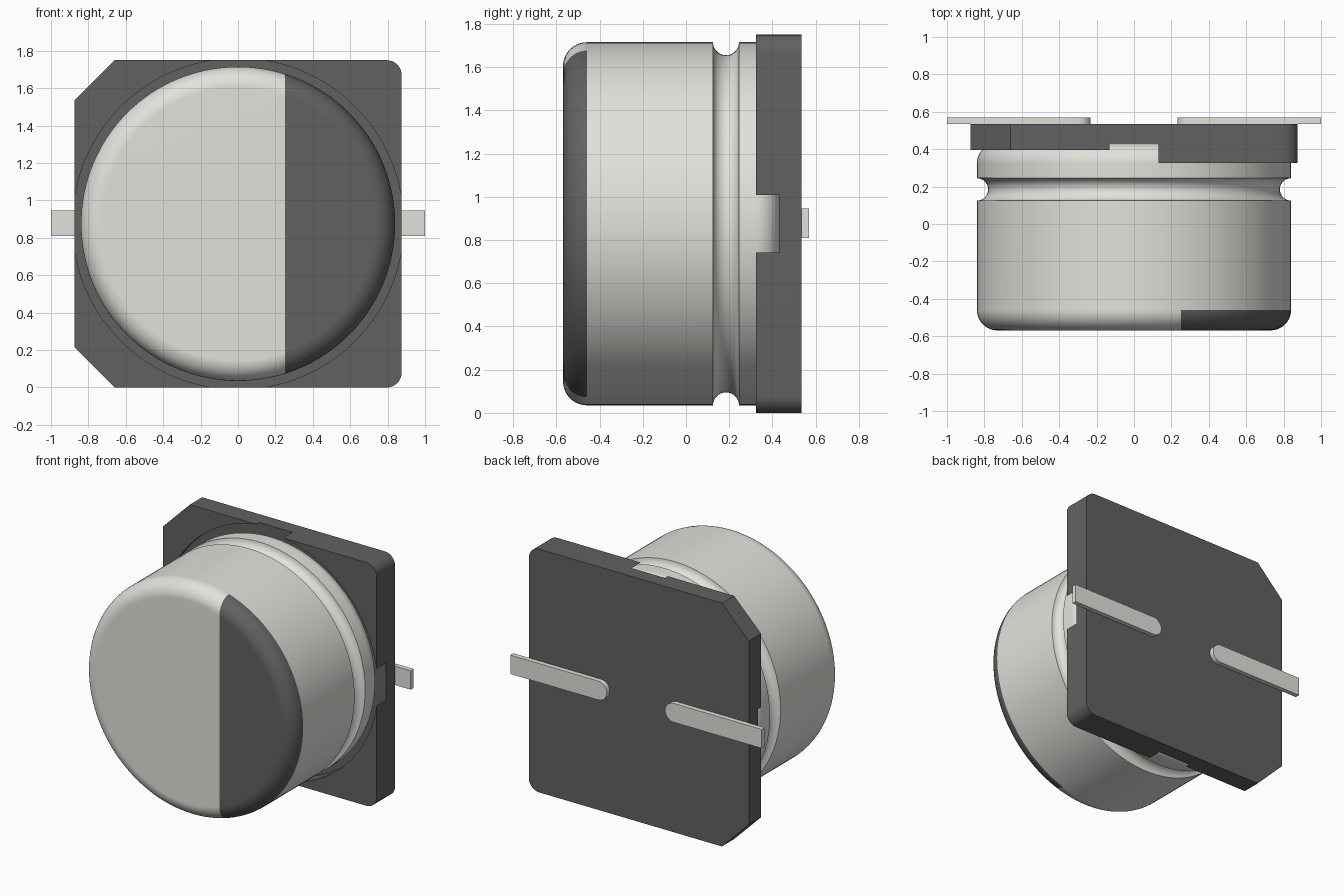
import bpy, bmesh, math
from mathutils import Vector

if "Cube" in bpy.data.objects:
    bpy.data.objects.remove(bpy.data.objects["Cube"])

CZ = 0.875          # height of the can axis
HALF = 0.875        # half width of the base


def material(name, c):
    m = bpy.data.materials.new(name)
    m.diffuse_color = (*c, 1)
    m.use_nodes = True
    m.node_tree.nodes["Principled BSDF"].inputs["Base Color"].default_value = m.diffuse_color
    return m


silver = material("silver", (0.76, 0.76, 0.72))
dark = material("dark grey", (0.12, 0.12, 0.12))


def arc(cx, cy, r, a0, a1, n):
    """Points on an arc, angles in degrees."""
    return [(cx + r * math.cos(math.radians(a0 + (a1 - a0) * i / n)),
             cy + r * math.sin(math.radians(a0 + (a1 - a0) * i / n))) for i in range(n + 1)]


def make_object(name, bm, *mats):
    bmesh.ops.recalc_face_normals(bm, faces=bm.faces)
    me = bpy.data.meshes.new(name)
    bm.to_mesh(me)
    bm.free()
    for m in mats:
        me.materials.append(m)
    ob = bpy.data.objects.new(name, me)
    bpy.context.collection.objects.link(ob)
    return ob


def prism(name, outline, y0, y1, mat):
    """Extrude an x-z outline along y."""
    bm = bmesh.new()
    face = bm.faces.new([bm.verts.new((x, y0, z)) for x, z in outline])
    ext = bmesh.ops.extrude_face_region(bm, geom=[face])
    vs = [g for g in ext["geom"] if isinstance(g, bmesh.types.BMVert)]
    bmesh.ops.translate(bm, verts=vs, vec=(0, y1 - y0, 0))
    return make_object(name, bm, mat)


def smooth(ob, angle=30):
    bpy.ops.object.select_all(action='DESELECT')
    ob.select_set(True)
    bpy.context.view_layer.objects.active = ob
    bpy.ops.object.shade_smooth_by_angle(angle=math.radians(angle))


# Can: profile of (y, radius) lathed around the y axis
R, F, B, RF, RB = 0.84, -0.569, 0.43, 0.11, 0.105
profile = ([(F, 0)] + arc(F + RF, R - RF, RF, 180, 90, 10)
           + arc(0.185, R, 0.06, 180, 360, 14)
           + arc(B - RB, R - RB, RB, 90, 0, 10) + [(B, 0)])
bm = bmesh.new()
verts = [bm.verts.new((0, y, CZ + r)) for y, r in profile]
edges = [bm.edges.new(p) for p in zip(verts, verts[1:])]
bmesh.ops.spin(bm, geom=verts + edges, cent=(0, 0, CZ), axis=(0, 1, 0),
               angle=2 * math.pi, steps=128)
bmesh.ops.remove_doubles(bm, verts=bm.verts, dist=1e-4)

# Polarity mark: split the front cap at x = 0.25 and colour that side
cap = [f for f in bm.faces if f.calc_center_median().y < F + RF]
geom = list({g for f in cap for g in (*f.verts, *f.edges, f)})
bmesh.ops.bisect_plane(bm, geom=geom, plane_co=(0.25, 0, 0), plane_no=(1, 0, 0))
for f in bm.faces:
    c = f.calc_center_median()
    if c.x > 0.25 and c.y < F + RF:
        f.material_index = 1
can = make_object("can", bm, silver, dark)
smooth(can, 40)
wn = can.modifiers.new("flat cap shading", 'WEIGHTED_NORMAL')
wn.keep_sharp = True

# Base: two chamfered corners on the left, two rounded on the right
ch, rr, top = 0.215, 0.08, 2 * HALF
outline = ([(-HALF, ch), (-HALF + ch, 0)]
           + arc(HALF - rr, rr, rr, -90, 0, 8)
           + arc(HALF - rr, top - rr, rr, 0, 90, 8)
           + [(-HALF + ch, top), (-HALF, top - ch)])
base = prism("base", outline, 0.325, 0.535, dark)

# Base cutters: round pocket for the can, and the lower rim on the left
pocket = prism("pocket_cutter", arc(0, CZ, 0.885, 0, 360, 128)[:-1], 0.2, 0.43, dark)
step = prism("step_cutter", [(-1, -0.1), (0, -0.1), (0, 1.9), (-1, 1.9)], 0.2, 0.396, dark)
bpy.context.view_layer.objects.active = base
for cutter in (pocket, step):
    cutter.hide_render = True
    mod = base.modifiers.new(cutter.name, 'BOOLEAN')
    mod.operation = 'DIFFERENCE'
    mod.solver = 'EXACT'
    mod.object = cutter
    bpy.ops.object.modifier_apply(modifier=mod.name)
    bpy.data.objects.remove(cutter)
smooth(base)

# Leads: flat strips with a rounded inner end
w = 0.068
for name, s in (("lead_right", 1), ("lead_left", -1)):
    strip = arc(0.232 + w, 0.878, w, 90, 270, 16) + [(1.0, 0.878 - w), (1.0, 0.878 + w)]
    smooth(prism(name, [(s * x, z) for x, z in strip], 0.535, 0.569, silver))
